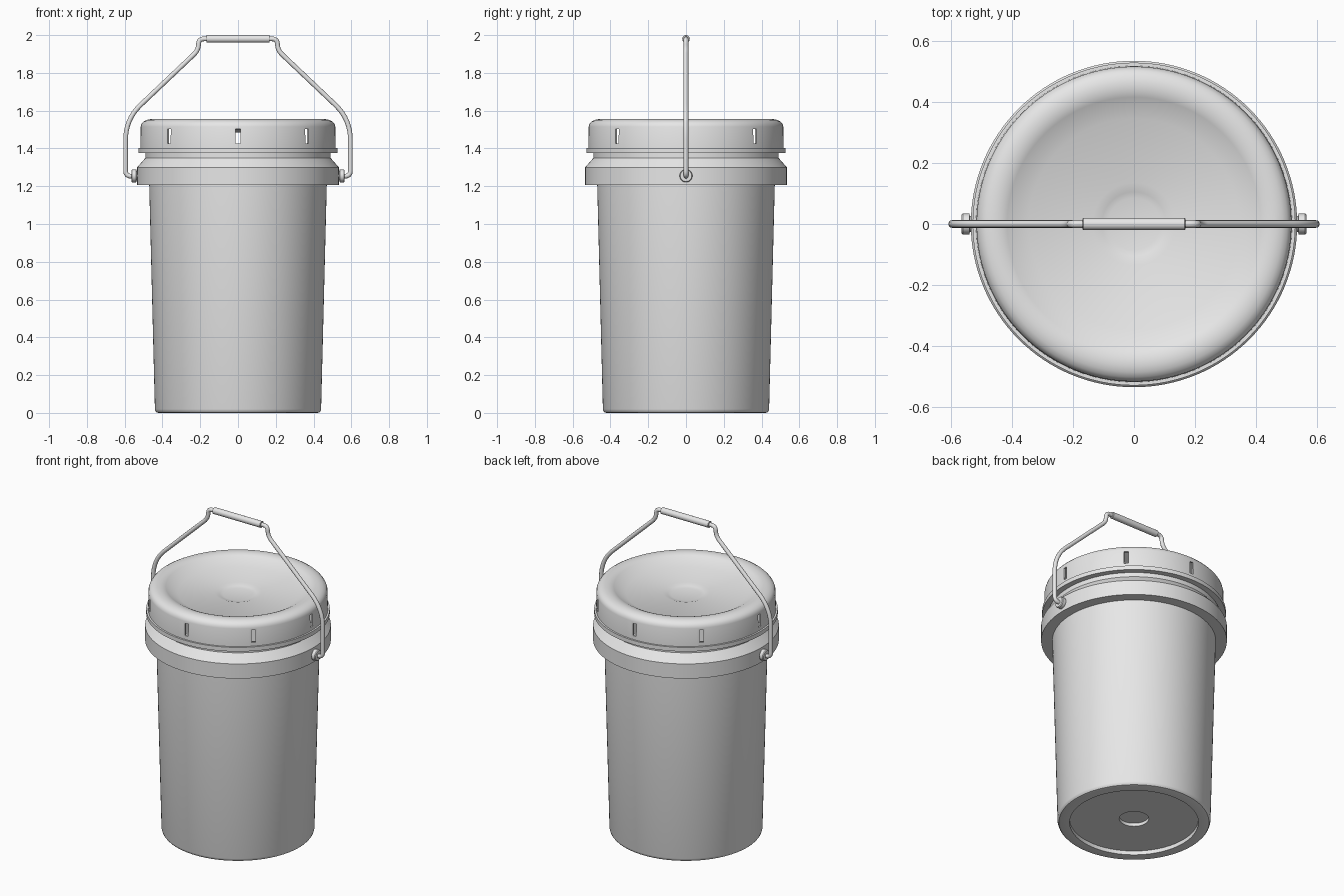
import bpy, bmesh, math
from mathutils import Matrix, Vector

if "Cube" in bpy.data.objects:
    bpy.data.objects.remove(bpy.data.objects["Cube"])

grey = bpy.data.materials.new("light_grey_plastic")
grey.diffuse_color = (0.8, 0.8, 0.8, 1)
grey.use_nodes = True
grey.node_tree.nodes["Principled BSDF"].inputs["Base Color"].default_value = grey.diffuse_color


def activate(ob):
    bpy.ops.object.select_all(action='DESELECT')
    ob.select_set(True)
    bpy.context.view_layer.objects.active = ob


def smooth(ob, angle=32):
    activate(ob)
    bpy.ops.object.shade_smooth_by_angle(angle=math.radians(angle))


def add_object(name, bm):
    me = bpy.data.meshes.new(name)
    bm.to_mesh(me)
    bm.free()
    me.materials.append(grey)
    ob = bpy.data.objects.new(name, me)
    bpy.context.collection.objects.link(ob)
    return ob


def lathe(name, profile, segs=128, matrix=None, closed=False):
    """Spin (radius, height) points round the z axis."""
    bm = bmesh.new()
    rings = [[bm.verts.new((r * math.cos(2 * math.pi * i / segs),
                            r * math.sin(2 * math.pi * i / segs), z))
              for i in range(segs)] for r, z in profile]
    pairs = list(zip(rings, rings[1:]))
    if closed:
        pairs.append((rings[-1], rings[0]))
    for a, b in pairs:
        for i in range(segs):
            j = (i + 1) % segs
            bm.faces.new((a[i], a[j], b[j], b[i]))
    bmesh.ops.remove_doubles(bm, verts=bm.verts, dist=1e-5)
    bmesh.ops.recalc_face_normals(bm, faces=bm.faces)
    if matrix:
        bm.transform(matrix)
    return add_object(name, bm)


# Bucket: recessed base, tapered wall, skirt, neck, hollow inside
bucket = lathe("bucket", [
    (0, 0.045), (0.085, 0.045), (0.085, 0.025), (0.37, 0.025), (0.37, 0),
    (0.42, 0), (0.431, 0.003), (0.437, 0.010), (0.440, 0.020),
    (0.470, 1.207), (0.534, 1.207), (0.534, 1.300), (0.490, 1.350),
    (0.490, 1.410), (0.465, 1.410), (0.452, 1.20), (0.42, 0.07), (0, 0.07)])
smooth(bucket)

# Lid: flange, skirt wall, rounded rim, dished top with dimple, thin underside
lid = lathe("lid", [
    (0, 1.492), (0.085, 1.492), (0.105, 1.497), (0.135, 1.507), (0.345, 1.507),
    (0.415, 1.546), (0.430, 1.552), (0.448, 1.555), (0.465, 1.555),
    (0.485, 1.551), (0.501, 1.542), (0.511, 1.530), (0.515, 1.515),
    (0.517, 1.402), (0.528, 1.402), (0.528, 1.376), (0.493, 1.376),
    (0.493, 1.395), (0.507, 1.402), (0.505, 1.515), (0.495, 1.532),
    (0.465, 1.545), (0.430, 1.542), (0.345, 1.499), (0.135, 1.499),
    (0.085, 1.484), (0, 1.484)])

# Eight slots cut through the lid wall
bm = bmesh.new()
for k in range(8):
    m = (Matrix.Rotation(k * math.pi / 4, 4, 'Z')
         @ Matrix.Translation((0.512, 0, 1.464))
         @ Matrix.Diagonal((0.04, 0.024, 0.078, 1)))
    bmesh.ops.create_cube(bm, size=1, matrix=m)
cutter = add_object("slot_cutter", bm)
cutter.hide_render = True
cut = lid.modifiers.new("slots", 'BOOLEAN')
cut.operation = 'DIFFERENCE'
cut.solver = 'EXACT'
cut.object = cutter
activate(lid)
bpy.ops.object.modifier_apply(modifier=cut.name)
bpy.data.objects.remove(cutter, do_unlink=True)
smooth(lid)

# Handle ears on both sides
for side, label in ((-1, "left"), (1, "right")):
    m = Matrix.Translation((0, 0, 1.255)) @ Matrix.Rotation(side * math.pi / 2, 4, 'Y')
    ear = lathe("handle_ear_" + label, [
        (0, 0.51), (0.026, 0.51), (0.026, 0.537), (0.034, 0.539),
        (0.034, 0.560), (0.030, 0.565), (0, 0.565)], 32, m)
    smooth(ear)


# Wire handle: half path with rounded corners, mirrored
def rounded(points, radii):
    pts = [Vector(p) for p in points]
    out = [pts[0]]
    for a, b, c, r in zip(pts, pts[1:], pts[2:], radii):
        s, e = b + (a - b).normalized() * r, b + (c - b).normalized() * r
        for i in range(9):
            t = i / 8
            out.append(s * (1 - t) ** 2 + b * 2 * t * (1 - t) + e * t * t)
    return out


half = rounded([(0.53, 1.253), (0.595, 1.253), (0.595, 1.555), (0.212, 1.918),
                (0.206, 1.98), (0.12, 1.98)], [0.03, 0.11, 0.03, 0.025])
path = half + [Vector((-p.x, p.y)) for p in reversed(half)]
curve = bpy.data.curves.new("wire_handle", 'CURVE')
curve.dimensions = '3D'
curve.bevel_depth = 0.0125
curve.bevel_resolution = 4
curve.use_fill_caps = True
spline = curve.splines.new('POLY')
spline.points.add(len(path) - 1)
for point, p in zip(spline.points, path):
    point.co = (p.x, 0, p.y, 1)
curve.materials.append(grey)
wire = bpy.data.objects.new("wire_handle", curve)
bpy.context.collection.objects.link(wire)
activate(wire)
bpy.ops.object.convert(target='MESH')
smooth(bpy.context.object, 50)

# Grip tube
m = Matrix.Translation((0, 0, 1.98)) @ Matrix.Rotation(math.pi / 2, 4, 'Y')
grip = lathe("handle_grip", [(0, -0.168), (0.018, -0.168), (0.02, -0.166),
                             (0.02, 0.166), (0.018, 0.168), (0, 0.168)], 32, m)
smooth(grip)
